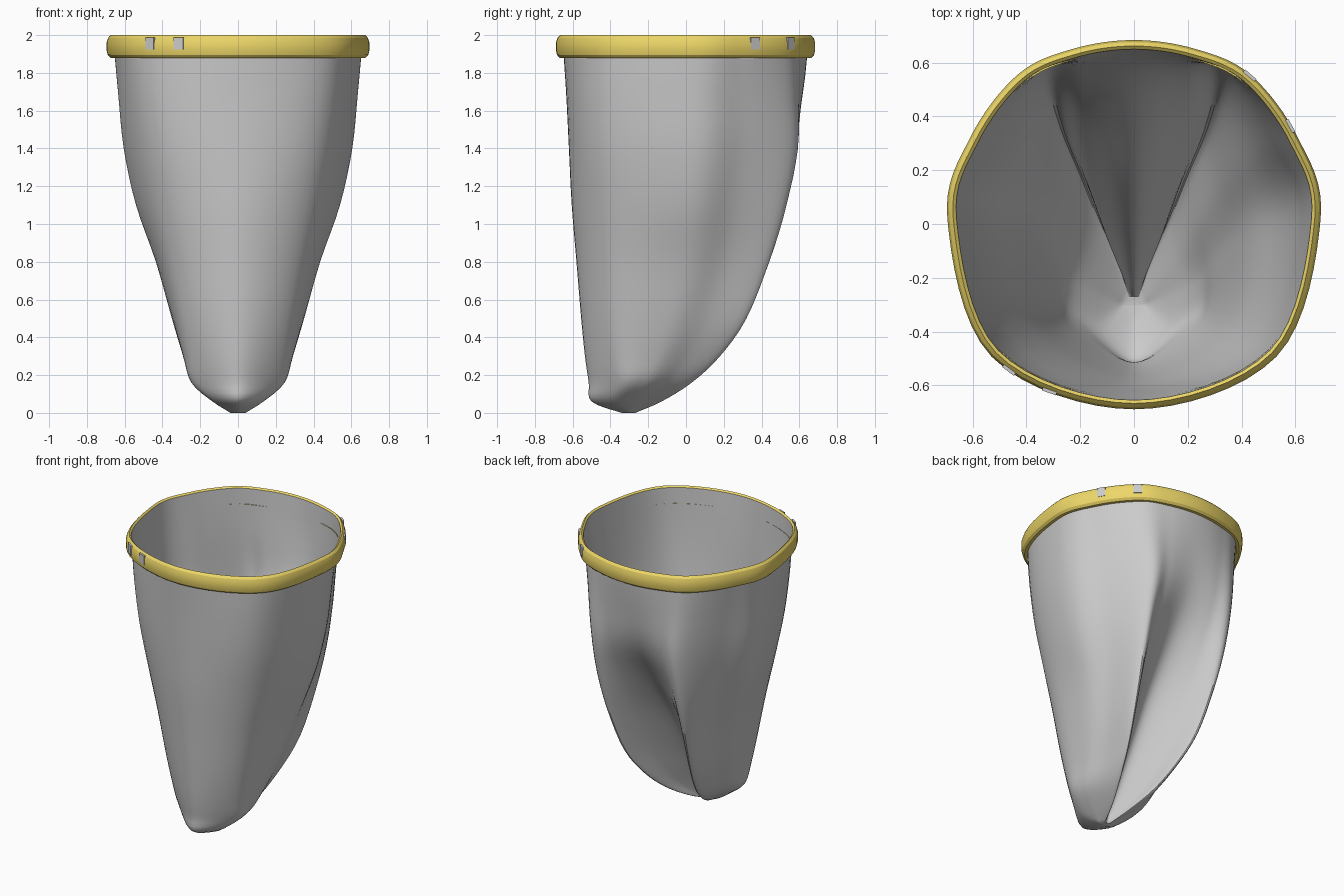
import bpy, bmesh, math
from mathutils import Vector, Matrix

if "Cube" in bpy.data.objects:
    bpy.data.objects.remove(bpy.data.objects["Cube"])

# Half cross-sections: z, front y, corner x/y, side x/y, back ridge x/y, back notch y
SECTIONS = [
    (0.00, -.34, .03, -.31, .04, -.30, .02, -.27, -.27),
    (0.06, -.50, .12, -.39, .13, -.28, .07, -.13, -.25),
    (0.16, -.515, .22, -.36, .24, -.22, .14, .03, -.19),
    (0.30, -.535, .25, -.38, .29, -.16, .20, .18, -.11),
    (0.50, -.555, .285, -.40, .35, -.10, .26, .32, .00),
    (0.80, -.58, .34, -.415, .435, -.03, .30, .44, .17),
    (1.10, -.605, .395, -.44, .54, .00, .325, .525, .37),
    (1.40, -.62, .445, -.465, .605, .02, .34, .57, .555),
    (1.70, -.635, .48, -.475, .635, .02, .375, .55, .62),
    (1.99, -.655, .505, -.47, .66, .02, .41, .53, .65),
]


def spline(a, b, c, d, t):
    return 0.5 * (2 * b + (c - a) * t + (2 * a - 5 * b + 4 * c - d) * t * t
                  + (3 * b - a - 3 * c + d) * t ** 3)


def section_ring(s, steps=8):
    """Smooth closed ring mirrored from one half cross-section."""
    z, fy, cx, cy, sx, sy, rx, ry, ny = s
    up = (z / 2) ** 2
    flank = ((sx + rx) / 2 + .045 * up, (sy + ry) / 2 + .03 * up)
    mid = (rx * (.62 - .1 * up), (ry + ny) * .5 + .03 * up)
    half = [(cx, cy), (sx, sy), flank, (rx, ry), mid]
    pts = [(0, fy)] + half + [(0, ny)] + [(-x, y) for x, y in reversed(half)]
    pts = [Vector((x, y, z)) for x, y in pts]
    n = len(pts)
    return [spline(pts[i - 1], pts[i], pts[(i + 1) % n], pts[(i + 2) % n], k / steps)
            for i in range(n) for k in range(steps)]


def loft(name, rings, cap=False):
    bm = bmesh.new()
    vs = [[bm.verts.new(p) for p in r] for r in rings]
    n = len(vs[0])
    for a, b in zip(vs, vs[1:]):
        for i in range(n):
            j = (i + 1) % n
            bm.faces.new((a[i], a[j], b[j], b[i]))
    if cap:
        bm.faces.new(vs[0][::-1])
    bmesh.ops.recalc_face_normals(bm, faces=bm.faces[:])
    return finish(name, bm)


def finish(name, bm):
    me = bpy.data.meshes.new(name)
    bm.to_mesh(me)
    bm.free()
    ob = bpy.data.objects.new(name, me)
    bpy.context.collection.objects.link(ob)
    return ob


def smooth(ob, angle):
    bpy.ops.object.select_all(action='DESELECT')
    ob.select_set(True)
    bpy.context.view_layer.objects.active = ob
    bpy.ops.object.shade_smooth_by_angle(angle=math.radians(angle))


# Open cloth bag, folded inwards at the back
rows, m = [], len(SECTIONS)
for i in range(m - 1):
    quad = [SECTIONS[min(max(i + k, 0), m - 1)] for k in (-1, 0, 1, 2)]
    for k in range(4):
        rows.append([spline(*v, k / 4) for v in zip(*quad)])
rows.append(SECTIONS[-1])
bag = loft("bag", [section_ring(r) for r in rows], cap=True)
smooth(bag, 35)

# Rounded yellow rim swept round the outside of the mouth
mouth = section_ring(SECTIONS[-1])
count = len(mouth)
normals = []
for i in range(count):
    t = mouth[(i + 1) % count] - mouth[i - 1]
    normals.append(Vector((t.y, -t.x, 0)).normalized())
profile = [(0, 1.99), (.012, 2), (.026, 1.985), (.034, 1.96), (.034, 1.92),
           (.028, 1.895), (.014, 1.88), (-.006, 1.88)]
rim = loft("rim", [[Vector((p.x + n.x * d, p.y + n.y * d, z))
                    for p, n in zip(mouth, normals)] for d, z in profile])
mat = bpy.data.materials.new("yellow")
mat.diffuse_color = (.85, .68, .14, 1)
mat.use_nodes = True
mat.node_tree.nodes["Principled BSDF"].inputs["Base Color"].default_value = mat.diffuse_color
rim.data.materials.append(mat)
smooth(rim, 20)

# Small grey tabs set into the rim
bm = bmesh.new()
for x, y in ((-.455, -.53), (-.31, -.61), (.59, .37), (.42, .54)):
    i = min(range(count), key=lambda k: (mouth[k].xy - Vector((x, y))).length)
    n = normals[i]
    t = Vector((-n.y, n.x, 0))
    along = t * (Vector((x, y, 0)) - mouth[i]).dot(t)
    pos = mouth[i] + along + n * .030
    pos.z = 1.955
    rot = Matrix((t, n, (0, 0, 1))).transposed().to_4x4()
    bmesh.ops.create_cube(bm, size=1, matrix=Matrix.Translation(pos) @ rot
                          @ Matrix.Diagonal((.055, .012, .065, 1)))
finish("rim_tabs", bm)
